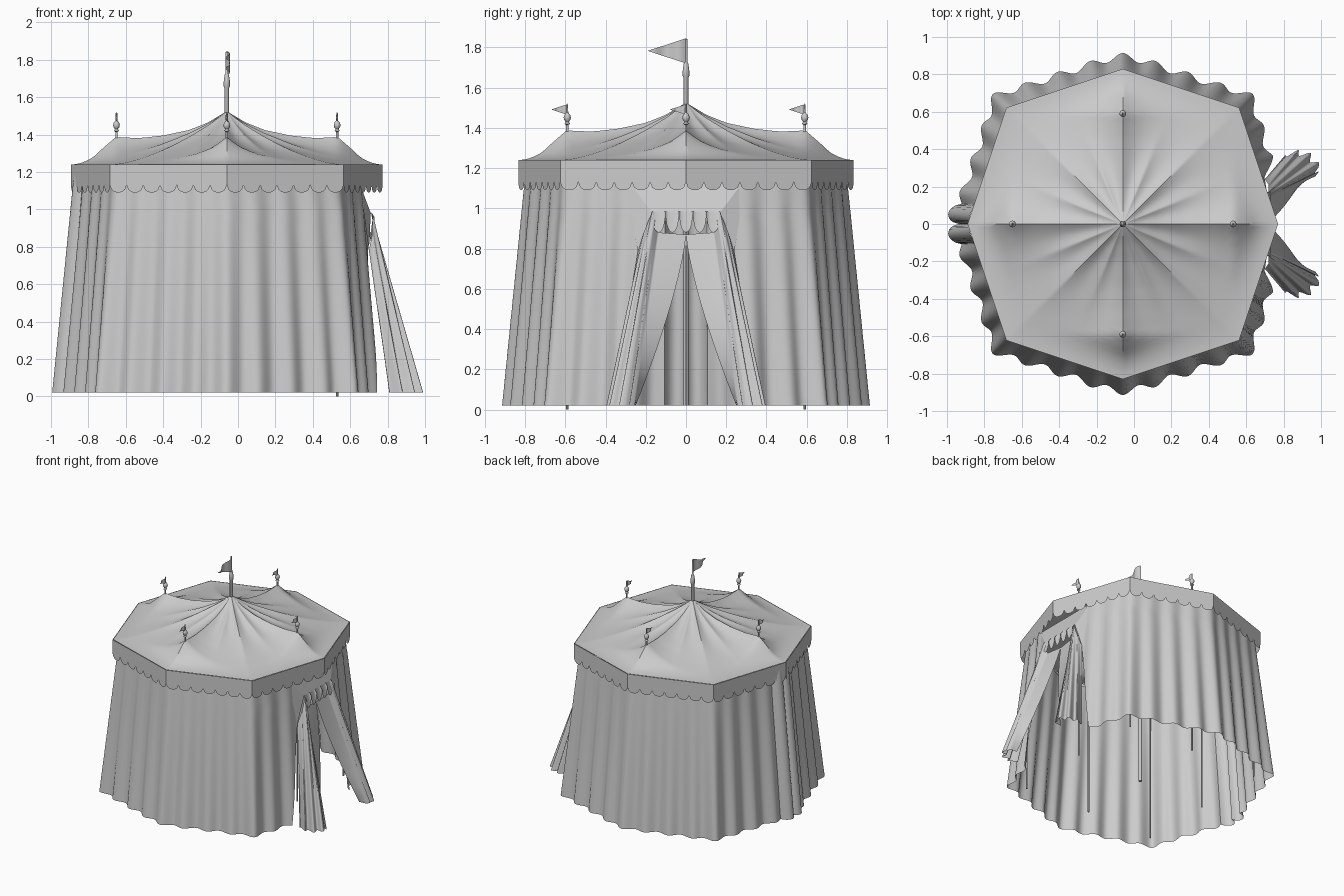
import bpy, bmesh, math
from mathutils import Vector

if "Cube" in bpy.data.objects:
    bpy.data.objects.remove(bpy.data.objects["Cube"])

CX = -0.06          # tent axis
EAVE = 1.24
cloth = bpy.data.materials.new("grey_cloth")
cloth.use_nodes = True
GREY = (0.6, 0.6, 0.6, 1)
cloth.diffuse_color = GREY
cloth.node_tree.nodes["Principled BSDF"].inputs["Base Color"].default_value = GREY


def grid(name, rows, angle=35):
    """Sheet of quads through equal-length rows of points."""
    bm = bmesh.new()
    vs = [[bm.verts.new(p) for p in row] for row in rows]
    for a, b in zip(vs, vs[1:]):
        for i in range(len(a) - 1):
            bm.faces.new((a[i], a[i + 1], b[i + 1], b[i]))
    bmesh.ops.remove_doubles(bm, verts=bm.verts, dist=1e-5)
    bmesh.ops.recalc_face_normals(bm, faces=bm.faces)
    me = bpy.data.meshes.new(name)
    bm.to_mesh(me)
    bm.free()
    ob = bpy.data.objects.new(name, me)
    bpy.context.collection.objects.link(ob)
    me.materials.append(cloth)
    bpy.ops.object.select_all(action='DESELECT')
    ob.select_set(True)
    bpy.context.view_layer.objects.active = ob
    bpy.ops.object.shade_smooth_by_angle(angle=math.radians(angle))


def lathe(name, x, y, profile, n=12):
    grid(name, [[(x + r * math.cos(math.tau * i / n), y + r * math.sin(math.tau * i / n), z)
                 for i in range(n + 1)] for r, z in profile])


def corner(k):
    r = 0.88 if k % 2 else 0.83
    return Vector((r * math.cos(k * math.pi / 4), r * math.sin(k * math.pi / 4)))


def octagon(u):
    """Point on the eight-sided outline, u runs 0..8 from +x."""
    k = math.floor(u)
    return corner(k).lerp(corner(k + 1), u - k)


def soft_octagon(u):
    """Same outline with rounded corners."""
    return sum((octagon(u + d * 0.03) for d in range(-4, 5)), Vector((0, 0))) / 9


def interp(table, x):
    for (a, p), (b, q) in zip(table, table[1:]):
        if x <= b:
            return p + (q - p) * max(0, x - a) / (b - a)
    return table[-1][1]


# Roof: concave canopy with four pole peaks and ridges running to the apex
RIDGE = [(0, 1.525), (.1, 1.465), (.2, 1.425), (.34, 1.395), (.46, 1.382),
         (.56, 1.384), (.59, 1.39), (.65, 1.338), (.72, 1.288), (.83, EAVE)]


def sag(t):
    return EAVE + 0.285 * (1 - t) ** 1.7


rows = []
for j in range(33):
    t = j / 32
    row = []
    for i in range(257):
        p = octagon(i / 32) * t
        a, perp = max(abs(p.x), abs(p.y)), min(abs(p.x), abs(p.y))
        z = sag(t)
        z += (interp(RIDGE, a) - sag(a / 0.83)) * math.exp(-perp / 0.14) * min(1, (1 - t) * 5)
        fold = abs(math.sin(8 * math.atan2(p.y, p.x)))
        z -= 0.015 * fold * math.exp(-((p.length - 0.28) / 0.2) ** 2) * min(1, t * 6)
        row.append((CX + p.x, p.y, z))
    rows.append(row)
grid("roof_canopy", rows, 40)

# Valance with seven scallops on each side
top, low = [], []
N = 7 * 10
for i in range(8 * N + 1):
    p = octagon(i / N) * 1.004
    s = (i % 10) / 5 - 1
    top.append((CX + p.x, p.y, EAVE))
    low.append((CX + p.x, p.y, 1.13 - 0.04 * math.sqrt(1 - s * s)))
grid("scalloped_valance", [top, low])

# Rippled wall, open at the doorway, with a doubled roll at the back seam
DOOR = [(0, .37), (.78, .235), (.98, .19), (1.1, .25), (1.3, .28)]
rows = []
for j in range(25):
    h = j / 24
    z = 0.02 + 1.18 * h
    peak = 1.12 - 0.145 * h
    depth = 0.048 - 0.034 * h
    u0 = interp(DOOR, z) / (0.62 * peak)
    row = []
    for i in range(481):
        u = u0 + (8 - 2 * u0) * i / 480
        d = abs(u - 4)
        scale = peak - depth * (0.5 - 0.5 * math.cos(math.tau * 4 * u))
        # fuller folds at the diagonal corners
        off = abs(u % 2 - 1)
        scale += 0.022 * (1 - h) * math.exp(-(off / 0.12) ** 2)
        if d < 0.16:
            scale = peak - depth + (depth + 0.03) * math.sqrt(math.sin(math.pi * d / 0.16))
        p = soft_octagon(u) * scale
        row.append((CX + p.x, p.y, z))
    rows.append(row)
grid("tent_wall", rows, 50)

# Sloping panel over the doorway, with its own small scalloped trim
grid("door_panel", [[(.65, -.29, 1.14), (.65, .29, 1.14)], [(.71, -.17, .98), (.71, .17, .98)]])
top, low = [], []
for i in range(51):
    y = -0.17 + 0.34 * i / 50
    s = (i % 10) / 5 - 1
    top.append((.711, y, .985))
    low.append((.73, y, .96 - 0.08 * (1 - s * s) ** 0.6))
grid("door_trim", [top, low])

# Door curtains: gathered rolls flaring out to the ground
SHEET = [((.70, 0, .87), (.91, .25)), ((.71, .14, .88), (.97, .255)),
         ((.72, .155, .95), (.985, .30)), ((.72, .17, .98), (.945, .36)),
         ((.72, .21, .88), (.88, .385)), ((.70, .24, .78), (.81, .37))]
for side, label in ((1, "left"), (-1, "right")):
    rows = []
    for j in range(17):
        v = j / 16
        row = []
        for i in range(101):
            f = min(i / 20, 4.9999)
            k = int(f)
            (ta, ba), (tb, bb) = SHEET[k], SHEET[k + 1]
            t = Vector(ta).lerp(Vector(tb), f - k)
            b = Vector(ba).lerp(Vector(bb), f - k)
            wave = 0.014 * v * math.sin(f * math.pi * 2) if f > 1 else 0
            bow = v ** (1 + 0.35 * max(0, 1 - f))
            row.append((t.x + (b.x - t.x) * v + wave,
                        side * (t.y + (b.y - t.y) * bow + wave),
                        t.z + (0.02 - t.z) * v))
        rows.append(row)
    grid(label + "_door_curtain", rows, 50)
    # gusset joining panel, curtain and wall
    grid(label + "_door_gusset", [[(.65, side * .29, 1.14), (.71, side * .17, .98)],
                                  [(.68, side * .265, .95), (.70, side * .24, .78)]])


def pennant(name, x, y, z0, height, length):
    """Triangular flag flying towards -y with a soft wave."""
    rows = []
    for i in range(13):
        f = i / 12
        half = height / 2 * (1 - f)
        wx = x + 0.012 * math.sin(f * 9) * min(1, length * 6)
        rows.append([(wx, y - f * length, z0 + height / 2 - half),
                     (wx, y - f * length, z0 + height / 2 + half)])
    grid(name, rows)


# Centre pole, finial and main flag
lathe("centre_pole", CX, 0, [(0, .02), (.012, .02), (.012, 1.65), (.017, 1.66), (.016, 1.69),
                             (.011, 1.72), (.007, 1.73), (.007, 1.84), (0, 1.845)])
pennant("main_flag", CX + .005, 0, 1.72, .125, .19)

# Inner poles: four rising through the roof peaks, four under the corners
for k in range(8):
    a = k * math.pi / 4
    if k % 2 == 0:
        x, y = CX + 0.59 * math.cos(a), 0.59 * math.sin(a)
        lathe(f"peak_pole_{k // 2 + 1}", x, y,
              [(0, .02), (.006, .02), (.006, 1.415), (.014, 1.42), (.008, 1.43), (.016, 1.44),
               (.018, 1.452), (.014, 1.465), (.005, 1.475), (.004, 1.515), (0, 1.52)])
        pennant(f"small_flag_{k // 2 + 1}", x, y, 1.465, .052, .08)
    else:
        base = 0 if k in (1, 7) else 0.02
        lathe(f"corner_pole_{k // 2 + 1}", CX + 0.835 * math.cos(a), 0.835 * math.sin(a),
              [(0, base), (.006, base), (.006, 1.1), (0, 1.1)], 8)
